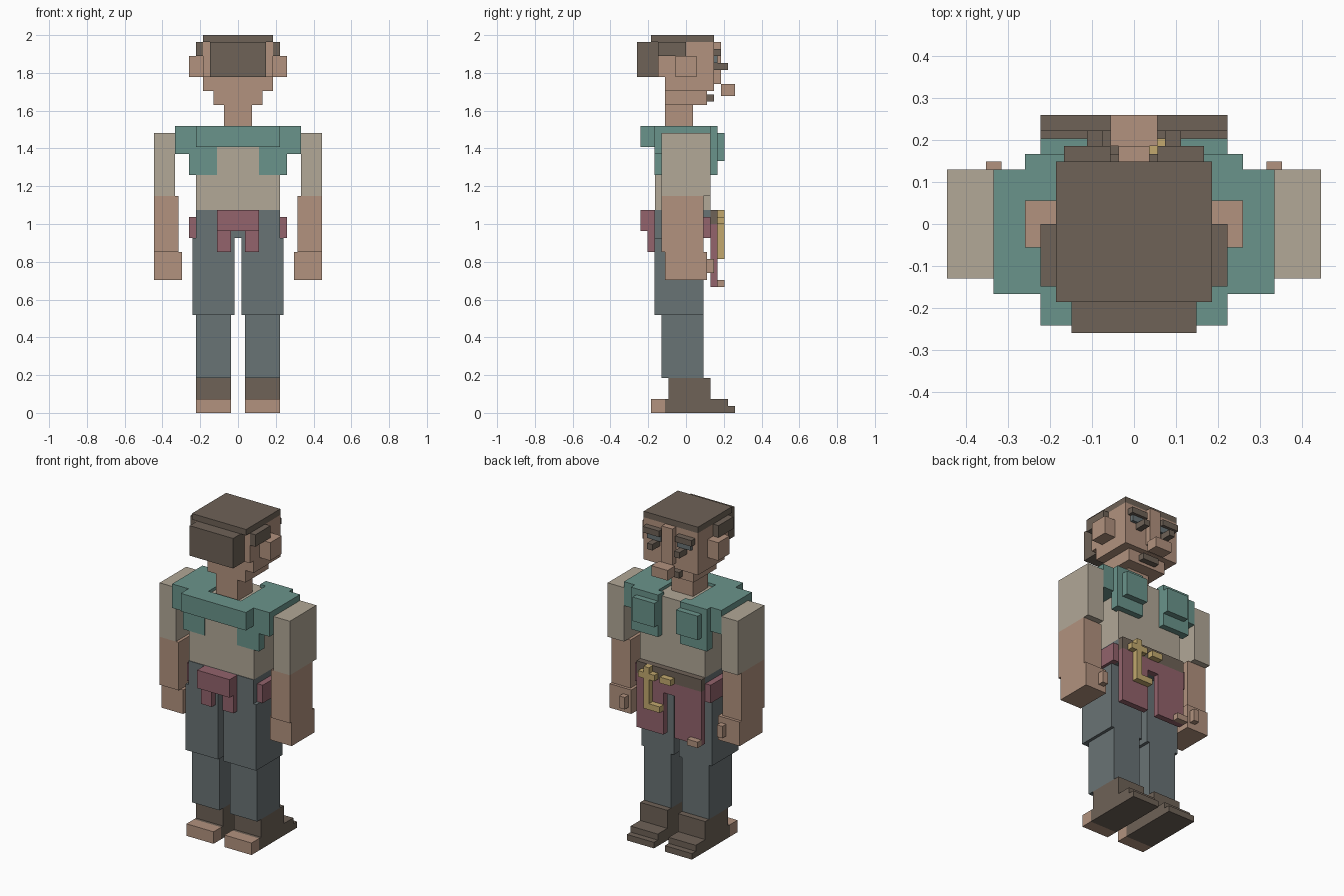
import bpy
import bmesh
from mathutils import Vector

default_cube = bpy.data.objects.get("Cube")
if default_cube:
    bpy.data.objects.remove(default_cube, do_unlink=True)

UNIT = 2 / 54  # one block of the figure


def linear(channel):
    return ((channel + 0.055) / 1.055) ** 2.4


def material(name, hex_code):
    rgb = [linear(byte / 255) for byte in bytes.fromhex(hex_code)]
    mat = bpy.data.materials.new(name)
    mat.use_nodes = True
    mat.diffuse_color = (*rgb, 1)
    mat.node_tree.nodes["Principled BSDF"].inputs["Base Color"].default_value = (*rgb, 1)
    return mat


skin = material("skin", "B2927E")
brown = material("dark brown", "6E6257")
teal = material("teal cloth", "6A948B")
beige = material("beige cloth", "B2A897")
gray = material("slate trousers", "697375")
maroon = material("maroon cloth", "93636C")
gold = material("gold", "C2A96E")


def box(name, mat, x, y, z, mirror=False):
    """Block given by its x, y and z ranges in units, optionally mirrored in x."""
    bm = bmesh.new()
    bmesh.ops.create_cube(bm, size=1)
    low, high = Vector((x[0], y[0], z[0])), Vector((x[1], y[1], z[1]))
    for v in bm.verts:
        v.co = ((low + high) / 2 + v.co * (high - low)) * UNIT
    mesh = bpy.data.meshes.new(name)
    bm.to_mesh(mesh)
    bm.free()
    mesh.materials.append(mat)
    obj = bpy.data.objects.new(name, mesh)
    bpy.context.collection.objects.link(obj)
    if mirror:
        obj.modifiers.new("Mirror", "MIRROR")
    return obj


def pair(name, mat, x, y, z):
    return box(name, mat, x, y, z, mirror=True)


# Head and neck
box("skull", skin, x=(-5, 5), y=(-4, 4), z=(48, 53))
box("cheeks", skin, x=(-5, 5), y=(-3, 4), z=(46, 48))
box("jaw", skin, x=(-3.5, 3.5), y=(-3, 3), z=(44, 46))
box("neck", skin, x=(-2, 2), y=(-3, 1), z=(40, 44))
pair("ears", skin, x=(5, 7), y=(-1.5, 1.5), z=(48, 51))

# Hair
box("hair_top", brown, x=(-5, 5), y=(-5, 4), z=(53, 54))
box("hair_back", brown, x=(-4, 4), y=(-7, -4), z=(48, 53))
pair("hair_side", brown, x=(5, 6), y=(-4, 0), z=(51, 53))

# Face
box("nose_bridge", skin, x=(-1, 1), y=(4, 5), z=(47, 53))
box("nose_tip", skin, x=(-1.5, 1.5), y=(5, 7), z=(45.3, 47))
pair("eyebrows", brown, x=(1.5, 4.5), y=(4, 5), z=(51, 52))
pair("eyes", gray, x=(1.5, 4), y=(4, 4.5), z=(50, 51))
pair("lashes", brown, x=(2, 3), y=(4, 6), z=(49, 50))
box("chin_beard", brown, x=(-1.5, 1.5), y=(3, 4), z=(44.5, 45.5))

# Shirt
box("torso", beige, x=(-6, 6), y=(-4.4, 3.5), z=(29, 40.5))
pair("sleeves", beige, x=(9, 12), y=(-3.5, 3.5), z=(31, 40))

# Vest
pair("vest_shoulders", teal, x=(3, 9), y=(-4.5, 3.5), z=(37, 41))
pair("vest_front", teal, x=(2, 7), y=(3, 4.5), z=(34, 41))
pair("vest_pockets", teal, x=(2, 6), y=(4.5, 5.5), z=(36, 40))
pair("vest_back", teal, x=(3, 7), y=(-4.5, -3), z=(34, 38))
box("vest_collar", teal, x=(-6, 6), y=(-6.5, -3.5), z=(38, 41))

# Forearms and hands
pair("forearms", skin, x=(8.5, 12), y=(-3.5, 2.5), z=(23, 31))
pair("hands", skin, x=(8, 12), y=(-3, 3), z=(19, 23))
pair("thumbs", skin, x=(8.5, 9.5), y=(3, 4), z=(20, 22))

# Trousers
box("hips", gray, x=(-6, 6), y=(-4.5, 3.5), z=(25, 29))
pair("thighs", gray, x=(0.5, 6.5), y=(-4.5, 2.5), z=(14, 25))
pair("shins", gray, x=(1, 6), y=(-3.5, 2.5), z=(5, 14))

# Boots
pair("boot_shafts", brown, x=(1, 6), y=(-2.5, 3.5), z=(2, 5))
pair("boot_uppers", brown, x=(1, 6), y=(-3, 6), z=(1, 2))
pair("boot_soles", brown, x=(1, 6), y=(-3, 7), z=(0, 1))
pair("heels", skin, x=(1, 6), y=(-5, -3), z=(0, 2))

# Belt and sash
box("belt", brown, x=(-6, 6), y=(3.5, 4.5), z=(27, 29))
box("apron_top", maroon, x=(-6, 6), y=(3.5, 4.5), z=(25, 27))
pair("apron_flaps", maroon, x=(1, 6), y=(3.5, 4.5), z=(18, 25))
box("apron_patch", skin, x=(-6, -4), y=(4.5, 5.5), z=(18, 19))
pair("side_pouches", maroon, x=(6, 7), y=(-3.5, 3.5), z=(25, 28))
box("back_pouch", maroon, x=(-3, 3), y=(-6.5, -4.5), z=(26, 29))
pair("back_tails", maroon, x=(1, 3), y=(-5.5, -4.5), z=(23, 26))

# Gold buckle and hanging hook
box("buckle", gold, x=(-1, 1), y=(4.5, 5.5), z=(27, 28))
box("hook_stem", gold, x=(3, 4), y=(4.5, 5.5), z=(22, 29))
box("hook_bar", gold, x=(2, 5), y=(4.5, 5.5), z=(27, 28))
box("hook_foot", gold, x=(1, 3), y=(4.5, 5.5), z=(22, 23))
